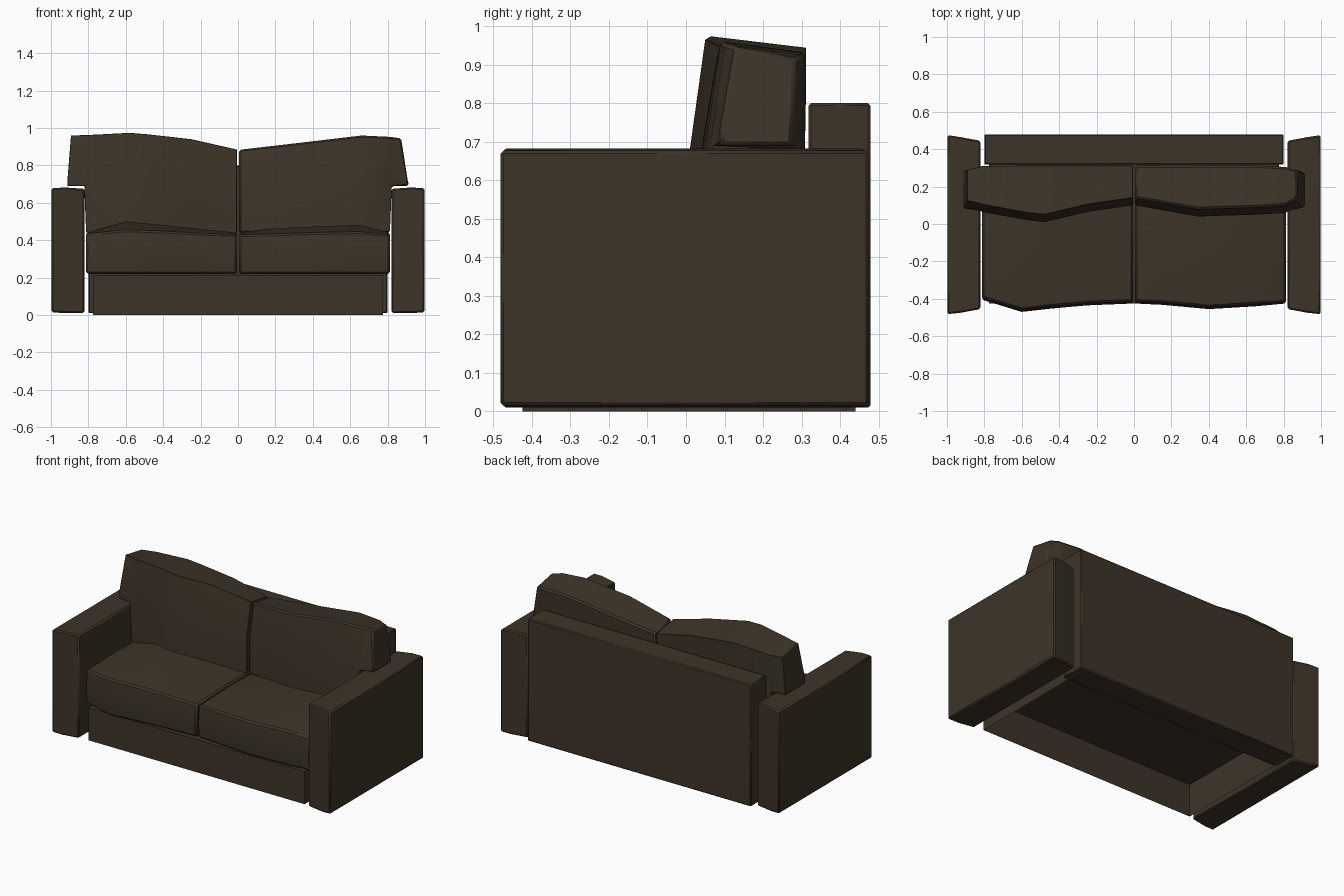
import bpy, bmesh

if "Cube" in bpy.data.objects:
    bpy.data.objects.remove(bpy.data.objects["Cube"])

fabric = bpy.data.materials.new("dark brown fabric")
fabric.diffuse_color = (0.046, 0.034, 0.021, 1)
fabric.use_nodes = True
fabric.node_tree.nodes["Principled BSDF"].inputs["Base Color"].default_value = fabric.diffuse_color


def finish(name, bm, bevel=0.01):
    """Turn a bmesh into a named, softly bevelled, smooth shaded object."""
    bmesh.ops.recalc_face_normals(bm, faces=bm.faces)
    me = bpy.data.meshes.new(name)
    bm.to_mesh(me)
    bm.free()
    me.materials.append(fabric)
    ob = bpy.data.objects.new(name, me)
    bpy.context.collection.objects.link(ob)
    if bevel:
        mod = ob.modifiers.new("soft edge", 'BEVEL')
        mod.width = bevel
        mod.segments = 1
        mod.limit_method = 'ANGLE'
        mod.angle_limit = 0.9
    bpy.ops.object.select_all(action='DESELECT')
    ob.select_set(True)
    bpy.context.view_layer.objects.active = ob
    bpy.ops.object.shade_smooth_by_angle(angle=0.7)
    return ob


def loft(name, rings, bevel=0.01):
    """Skin a closed solid through rings of equal length."""
    bm = bmesh.new()
    vs = [[bm.verts.new(p) for p in r] for r in rings]
    n = len(vs[0])
    for a, b in zip(vs, vs[1:]):
        for i in range(n):
            j = (i + 1) % n
            bm.faces.new((a[i], a[j], b[j], b[i]))
    bm.faces.new(vs[0])
    bm.faces.new(vs[-1])
    return finish(name, bm, bevel)


def block_ring(x, y0, y1, z0, z1):
    return [(x, y0, z0), (x, y0, z1), (x, y1, z1), (x, y1, z0)]


# Arms, slightly longer on the outer side
for side, s in (("left", -1), ("right", 1)):
    loft(side + "_arm", [block_ring(s * 0.822, -0.455, 0.445, 0.01, 0.675),
                         block_ring(s * 0.93, -0.475, 0.465, 0.01, 0.682),
                         block_ring(s * 0.998, -0.482, 0.475, 0.015, 0.677)], 0.008)

# Back panel
loft("back_panel", [block_ring(-0.8, 0.318, 0.479, 0.01, 0.8),
                    block_ring(0.8, 0.318, 0.479, 0.01, 0.8)], 0.006)

# Base: hollow skirt, open underneath
base = bmesh.new()
lo = [base.verts.new((x, y, 0)) for x, y in ((-0.775, -0.425), (0.775, -0.425), (0.775, 0.44), (-0.775, 0.44))]
hi = [base.verts.new((v.co.x, v.co.y, 0.212)) for v in lo]
for i in range(4):
    j = (i + 1) % 4
    base.faces.new((lo[i], lo[j], hi[j], hi[i]))
base.faces.new(hi)
finish("base", base, 0)

# Seat cushions: stations of (x, front y, front top z, middle top z)
seats = {
    "left_seat_cushion": [(-0.812, -0.405, 0.435, 0.44), (-0.6, -0.47, 0.455, 0.5),
                          (-0.44, -0.452, 0.45, 0.485), (-0.25, -0.435, 0.44, 0.465),
                          (-0.005, -0.425, 0.43, 0.44)],
    "right_seat_cushion": [(0.005, -0.425, 0.43, 0.44), (0.15, -0.432, 0.432, 0.46),
                           (0.4, -0.455, 0.44, 0.472), (0.65, -0.44, 0.445, 0.482),
                           (0.812, -0.425, 0.43, 0.44)],
}
for name, stations in seats.items():
    loft(name, [[(x, yf + 0.01, 0.22), (x, yf, 0.32), (x, yf + 0.012, zf), (x, -0.1, zm),
                 (x, 0.3, zm - 0.01), (x, 0.3, 0.22)] for x, yf, zf, zm in stations])

# Back cushions with ears over the arms:
# stations of (bottom x, top x, front y, back y, bottom z, top z)
backs = {
    "left_back_cushion": [(-0.912, -0.893, 0.085, 0.29, 0.69, 0.96), (-0.822, -0.822, 0.07, 0.305, 0.69, 0.962),
                          (-0.812, -0.812, 0.065, 0.31, 0.44, 0.962), (-0.58, -0.58, 0.022, 0.312, 0.44, 0.974),
                          (-0.48, -0.48, 0.01, 0.312, 0.44, 0.966), (-0.25, -0.25, 0.065, 0.312, 0.44, 0.94),
                          (-0.006, -0.006, 0.1, 0.312, 0.44, 0.885)],
    "right_back_cushion": [(0.006, 0.006, 0.1, 0.312, 0.44, 0.885), (0.34, 0.34, 0.04, 0.312, 0.44, 0.923),
                           (0.66, 0.66, 0.05, 0.312, 0.44, 0.961), (0.812, 0.812, 0.06, 0.305, 0.44, 0.954),
                           (0.822, 0.822, 0.07, 0.3, 0.69, 0.953), (0.912, 0.872, 0.09, 0.285, 0.69, 0.946)],
}
for name, stations in backs.items():
    rings = []
    for xb, xt, yf, yb, zb, zt in stations:
        zm = max(0.68, zb + 0.04)
        rings.append([(xb, yf, zb), (xb, yf, zm), (xt, yf + 0.04, zt),
                      (xt, yb, zt - 0.03), (xb, yb - 0.008, zb)])
    loft(name, rings)
